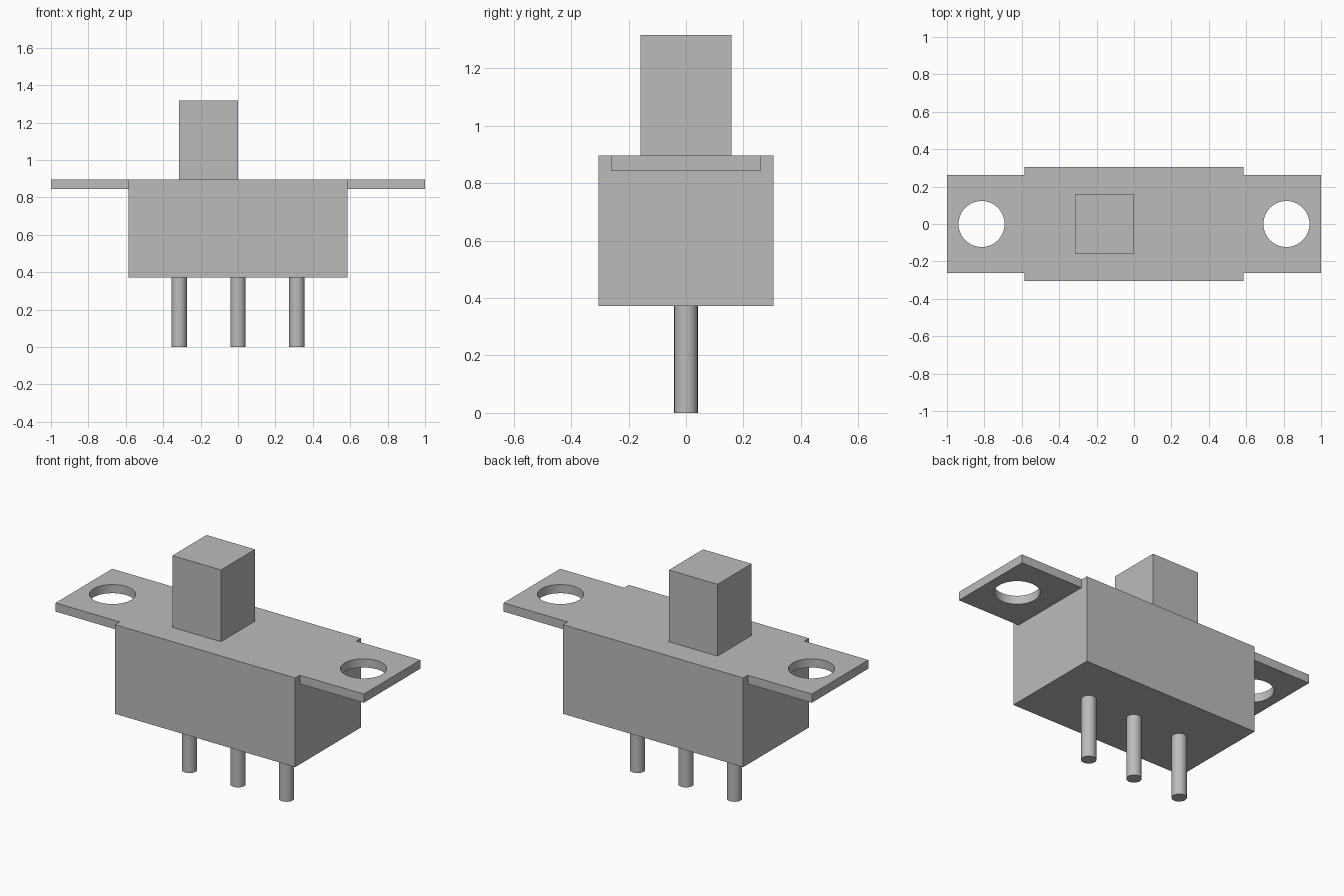
import bpy

default = bpy.data.objects.get("Cube")
if default:
    bpy.data.objects.remove(default, do_unlink=True)

# Single grey material
GREY = (0.5, 0.5, 0.5, 1)
grey = bpy.data.materials.new("plain_grey")
grey.use_nodes = True
grey.diffuse_color = GREY
grey.node_tree.nodes["Principled BSDF"].inputs["Base Color"].default_value = GREY


def finish(name):
    obj = bpy.context.object
    obj.name = obj.data.name = name
    obj.data.materials.append(grey)
    return obj


def box(name, x, y, z):
    """Box spanning the given (low, high) ranges."""
    spans = (x, y, z)
    bpy.ops.mesh.primitive_cube_add(size=1, location=[(a + b) / 2 for a, b in spans])
    bpy.context.object.scale = [b - a for a, b in spans]
    bpy.ops.object.transform_apply(location=False, rotation=False, scale=True)
    return finish(name)


def cylinder(name, radius, x, low, high, sides):
    bpy.ops.mesh.primitive_cylinder_add(vertices=sides, radius=radius, depth=high - low,
                                        location=(x, 0, (low + high) / 2))
    return finish(name)


BODY_X, BODY_BASE, TOP = 0.585, 0.373, 0.896
TAB_BASE = 0.845
PITCH = 0.315

# Housing and sliding lever
box("housing", (-BODY_X, BODY_X), (-0.305, 0.305), (BODY_BASE, TOP))
box("lever", (-PITCH, 0), (-0.158, 0.158), (TOP, 1.317))

# Mounting tabs, each with a round screw hole
for side, sign in (("left", 1), ("right", -1)):
    tab = box(side + "_mounting_tab", sorted((sign * BODY_X, sign)),
              (-0.262, 0.262), (TAB_BASE, TOP))
    cutter = cylinder("hole_cutter", 0.123, sign * 0.815, TAB_BASE - 0.1, TOP + 0.1, 64)
    hole = tab.modifiers.new("screw_hole", "BOOLEAN")
    hole.operation = "DIFFERENCE"
    hole.solver = "EXACT"
    hole.object = cutter
    bpy.ops.object.select_all(action="DESELECT")
    tab.select_set(True)
    bpy.context.view_layer.objects.active = tab
    bpy.ops.object.modifier_apply(modifier=hole.name)
    bpy.data.objects.remove(cutter, do_unlink=True)
    bpy.ops.object.shade_smooth_by_angle()

# Terminal pins
for name, x in (("right", -PITCH), ("middle", 0), ("left", PITCH)):
    cylinder(name + "_pin", 0.041, x, 0, BODY_BASE, 48)
    bpy.ops.object.shade_smooth_by_angle()
